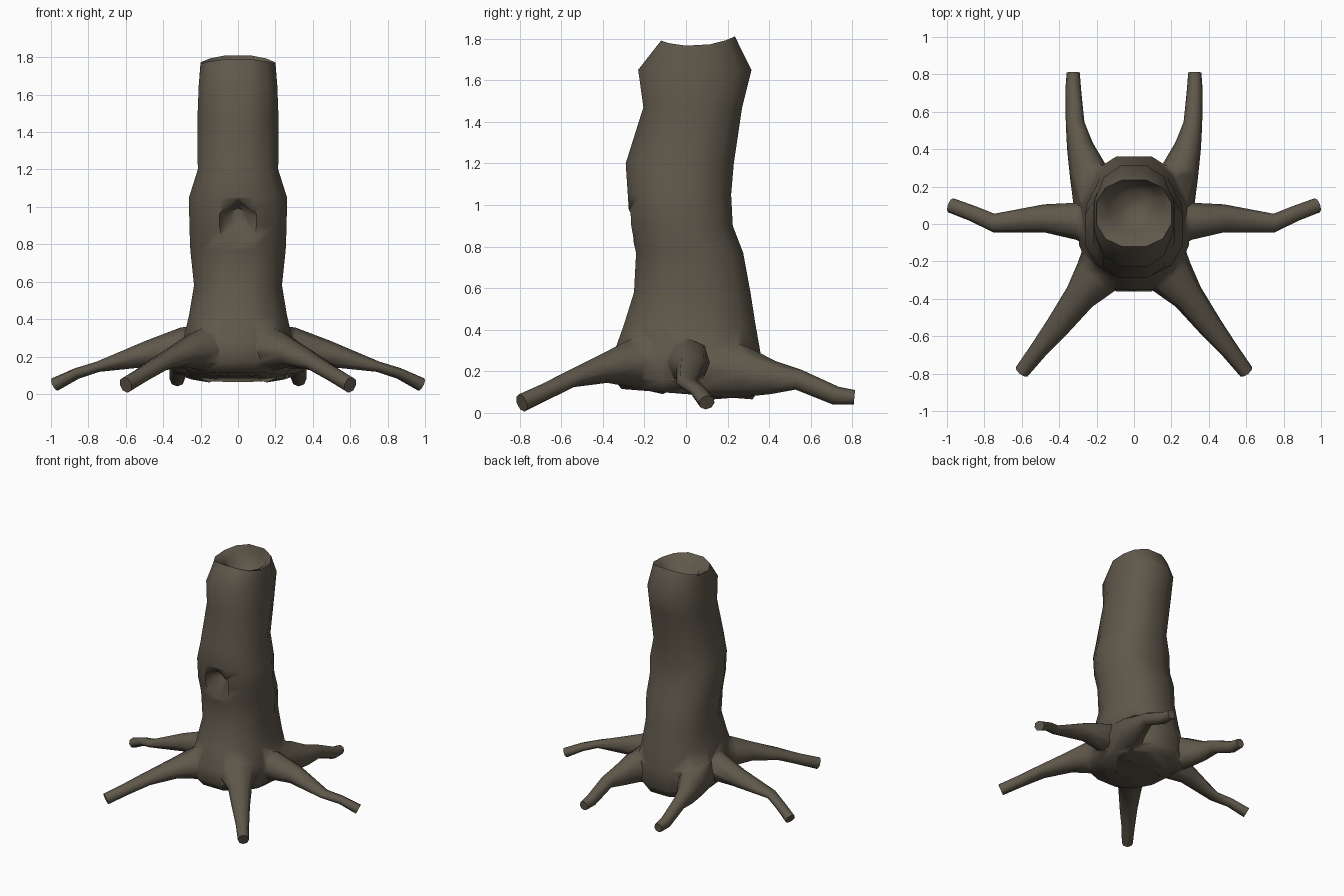
import bpy, bmesh, math
from mathutils import Vector

if "Cube" in bpy.data.objects:
    bpy.data.objects.remove(bpy.data.objects["Cube"])

bark = bpy.data.materials.new("grey_brown_bark")
bark.diffuse_color = (0.115, 0.098, 0.07, 1)
bark.use_nodes = True
bark.node_tree.nodes["Principled BSDF"].inputs["Base Color"].default_value = bark.diffuse_color


def loft(name, rings):
    """Skin a list of equal-length rings and cap both ends."""
    bm = bmesh.new()
    loops = [[bm.verts.new(p) for p in ring] for ring in rings]
    n = len(loops[0])
    for a, b in zip(loops, loops[1:]):
        for i in range(n):
            j = (i + 1) % n
            bm.faces.new((a[i], a[j], b[j], b[i]))
    bm.faces.new(loops[0][::-1])
    bm.faces.new(loops[-1])
    bmesh.ops.triangulate(bm, faces=[f for f in bm.faces if len(f.verts) > 4])
    bmesh.ops.recalc_face_normals(bm, faces=bm.faces)
    me = bpy.data.meshes.new(name)
    bm.to_mesh(me)
    bm.free()
    me.materials.append(bark)
    ob = bpy.data.objects.new(name, me)
    bpy.context.collection.objects.link(ob)
    return ob


def trunk_ring(z, rx, front, back, tilt=0.0, wave=0.0, power=0.85):
    """Squarish oval ring; tilt leans it along y, wave lifts front and back."""
    pts = []
    for i in range(12):
        a = math.tau * (i + 0.5) / 12
        c, s = (math.copysign((abs(v) / math.cos(math.tau / 24)) ** power, v)
                for v in (math.cos(a), math.sin(a)))
        pts.append((rx * c, (front + back) / 2 + (back - front) / 2 * s,
                    z + tilt * s - wave * math.cos(2 * a)))
    return pts


def root_rings(path):
    """Oval sections (x, y, z, half width, half height) along a path."""
    pts = [Vector(p[:3]) for p in path]
    rings = []
    for i, (c, p) in enumerate(zip(pts, path)):
        d = (pts[min(i + 1, len(pts) - 1)] - pts[max(i - 1, 0)]).normalized()
        side = d.cross(Vector((0, 0, 1))).normalized()
        up = side.cross(d)
        rings.append([c + side * p[3] * math.cos(math.tau * k / 8)
                      + up * p[4] * math.sin(math.tau * k / 8) for k in range(8)])
    return rings


def boolean(target, tool, op):
    m = target.modifiers.new(tool.name, 'BOOLEAN')
    m.operation, m.solver, m.object = op, 'EXACT', tool
    bpy.context.view_layer.objects.active = target
    bpy.ops.object.modifier_apply(modifier=m.name)
    bpy.data.objects.remove(tool)


# Trunk: flared base, leaning stem, wavy rim and hollow top
trunk = loft("tree_stump", [
    trunk_ring(0.09, 0.25, -0.31, 0.32, -0.025),
    trunk_ring(0.15, 0.29, -0.36, 0.36, -0.025),
    trunk_ring(0.28, 0.295, -0.35, 0.36),
    trunk_ring(0.42, 0.262, -0.30, 0.335),
    trunk_ring(0.58, 0.235, -0.25, 0.31),
    trunk_ring(0.77, 0.255, -0.24, 0.275),
    trunk_ring(0.90, 0.26, -0.27, 0.225),
    trunk_ring(1.05, 0.262, -0.28, 0.217),
    trunk_ring(1.20, 0.215, -0.29, 0.23),
    trunk_ring(1.47, 0.217, -0.205, 0.27),
    trunk_ring(1.65, 0.21, -0.23, 0.315),
    trunk_ring(1.785, 0.20, -0.12, 0.235, 0.01, 0.018),
    trunk_ring(1.74, 0.14, -0.04, 0.225),
    trunk_ring(1.63, 0.09, 0.00, 0.18),
])

# Roots: one of each pair, mirrored across x
ROOTS = {
    "side_root": [(0.12, 0, 0.24, 0.17, 0.14), (0.30, 0.015, 0.245, 0.10, 0.11),
                  (0.48, 0.03, 0.215, 0.075, 0.07), (0.75, 0.005, 0.145, 0.05, 0.028),
                  (0.86, 0.055, 0.11, 0.042, 0.03), (0.98, 0.10, 0.05, 0.04, 0.037)],
    "front_root": [(0.08, -0.12, 0.25, 0.19, 0.16), (0.20, -0.28, 0.235, 0.125, 0.11),
                   (0.29, -0.39, 0.215, 0.085, 0.072), (0.41, -0.55, 0.165, 0.065, 0.043),
                   (0.515, -0.68, 0.10, 0.048, 0.042), (0.60, -0.79, 0.048, 0.04, 0.045)],
    "back_root": [(0.16, 0.10, 0.22, 0.17, 0.16), (0.25, 0.29, 0.195, 0.10, 0.12),
                  (0.29, 0.42, 0.17, 0.07, 0.08), (0.315, 0.54, 0.16, 0.05, 0.05),
                  (0.325, 0.72, 0.083, 0.042, 0.045), (0.325, 0.81, 0.075, 0.035, 0.035)],
}
for name, path in ROOTS.items():
    for side, s in (("right", 1), ("left", -1)):
        root = loft(f"{side}_{name}", root_rings([(s * p[0], *p[1:]) for p in path]))
        boolean(trunk, root, 'UNION')


# Knot hole: shallow tapered hexagonal dent in the front, deepest near its top
def knot_ring(y, z, rx, rz):
    return [(rx * math.sin(math.tau * i / 6), y, z + rz * math.cos(math.tau * i / 6))
            for i in range(6)]


knot = loft("knot_cutter", [knot_ring(-0.36, 0.85, 0.16, 0.24),
                            knot_ring(-0.265, 0.89, 0.115, 0.145),
                            knot_ring(-0.18, 0.95, 0.045, 0.045)])
boolean(trunk, knot, 'DIFFERENCE')

# Soft shading across the bark, sharp only at the rims
bpy.ops.object.select_all(action='DESELECT')
trunk.select_set(True)
bpy.context.view_layer.objects.active = trunk
bpy.ops.object.shade_smooth_by_angle(angle=math.radians(70))
